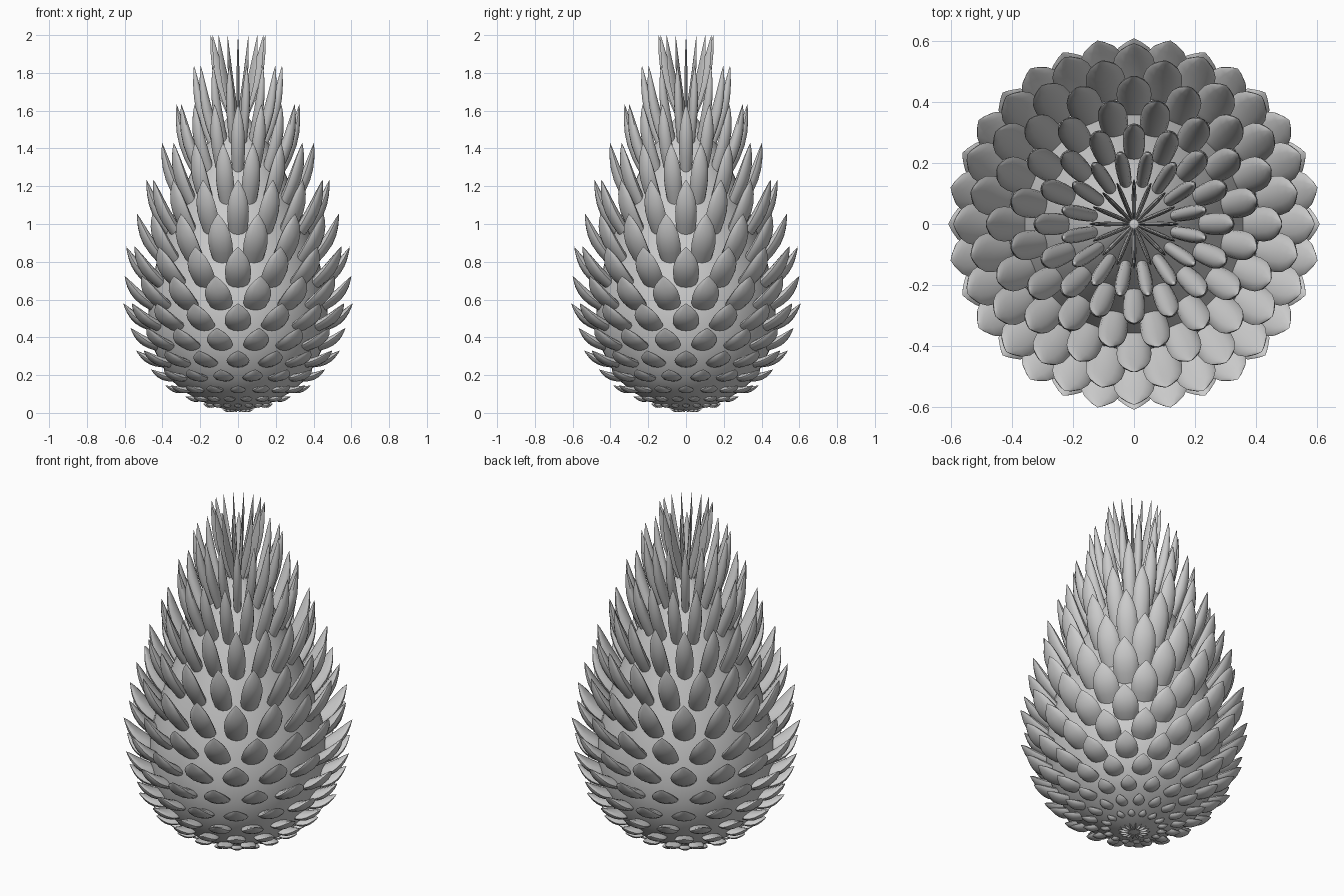
import bpy, bmesh, math
from mathutils import Vector

if "Cube" in bpy.data.objects:
    bpy.data.objects.remove(bpy.data.objects["Cube"])

N = 16  # scales per ring

# Core outline (radius, height)
CORE = [(0.0, 0.01), (0.03, 0.01), (0.13, 0.035), (0.20, 0.065), (0.28, 0.11), (0.35, 0.17),
        (0.40, 0.245), (0.445, 0.335), (0.468, 0.44), (0.475, 0.55), (0.46, 0.67),
        (0.43, 0.80), (0.38, 0.95), (0.32, 1.11), (0.245, 1.28), (0.16, 1.43),
        (0.05, 1.57), (0.0, 1.64)]

# Rings: base index into CORE, tip radius, tip height, thickness
RINGS = [(1, .085, .018, .018), (2, .185, .048, .025), (3, .285, .088, .03), (4, .385, .145, .036),
         (5, .47, .23, .042), (6, .54, .33, .048), (7, .58, .45, .053), (8, .608, .58, .057),
         (9, .612, .725, .060), (10, .592, .88, .062), (11, .545, 1.055, .064),
         (12, .485, 1.235, .064), (13, .41, 1.43, .064), (14, .325, 1.635, .064),
         (15, .238, 1.84, .062), (16, .145, 2.0, .06)]

# Scale outline: (position along length, width factor, thickness factor)
LEAF = [(-.12, .70, .7), (.05, .86, .95), (.22, .97, 1.0), (.42, 1.0, .95),
        (.60, .92, .78), (.76, .70, .54), (.90, .34, .26)]
SIDES = 12


def finish(name, bm):
    bmesh.ops.recalc_face_normals(bm, faces=bm.faces)
    mesh = bpy.data.meshes.new(name)
    bm.to_mesh(mesh)
    bm.free()
    ob = bpy.data.objects.new(name, mesh)
    bpy.context.collection.objects.link(ob)
    bpy.ops.object.select_all(action='DESELECT')
    ob.select_set(True)
    bpy.context.view_layer.objects.active = ob
    bpy.ops.object.shade_smooth_by_angle(angle=math.radians(45))
    return ob


def add_scale(bm, base, tip, width, thick, angle):
    """Pointed leaf with lens cross-section, running from base to tip (r, z)."""
    out = Vector((math.cos(angle), math.sin(angle), 0))
    side = Vector((-math.sin(angle), math.cos(angle), 0))
    up = Vector((0, 0, 1))
    d = Vector((tip[0] - base[0], tip[1] - base[1]))
    nrm = Vector((d.y, -d.x)).normalized()          # outward/downward face direction
    loops = []
    for t, wf, tf in LEAF:
        bulge = thick * 0.3 * math.sin(math.pi * max(t, 0))
        loop = []
        for k in range(SIDES):
            a = 2 * math.pi * k / SIDES
            c, s = math.cos(a), math.sin(a)
            off = bulge + s * abs(s) ** 0.15 * thick * tf / 2
            p = Vector(base) + d * t + nrm * off
            p.y = max(p.y, 0.0)
            loop.append(bm.verts.new(out * p.x + up * p.y + side * (c * width * wf / 2)))
        loops.append(loop)
    end = bm.verts.new(out * tip[0] + up * tip[1])
    bm.faces.new(loops[0])
    for a, b in zip(loops, loops[1:]):
        for k in range(SIDES):
            j = (k + 1) % SIDES
            bm.faces.new((a[k], a[j], b[j], b[k]))
    for k in range(SIDES):
        bm.faces.new((loops[-1][k], loops[-1][(k + 1) % SIDES], end))


# Core: lathed egg
bm = bmesh.new()
vs = [bm.verts.new((r, 0, z)) for r, z in CORE]
es = [bm.edges.new(p) for p in zip(vs, vs[1:])]
bmesh.ops.spin(bm, geom=vs + es, cent=(0, 0, 0), axis=(0, 0, 1), angle=2 * math.pi, steps=48)
bmesh.ops.remove_doubles(bm, verts=bm.verts, dist=1e-4)
finish("core", bm)

# Scale rings, every other ring turned half a step
for i, (ci, rt, zt, th) in enumerate(RINGS):
    rc, zc = CORE[ci]
    slope = math.atan2(zt - zc, rt - rc)
    base = (max(rc - th * 0.4 * math.sin(slope), 0.02), zc + th * 0.4 * math.cos(slope))
    bm = bmesh.new()
    for k in range(N):
        ang = 2 * math.pi * (k + (0.5 if i % 2 == 0 else 0)) / N
        add_scale(bm, base, (rt, zt), 0.30 * rc, th, ang)
    finish(f"scale_ring_{i + 1}", bm)
